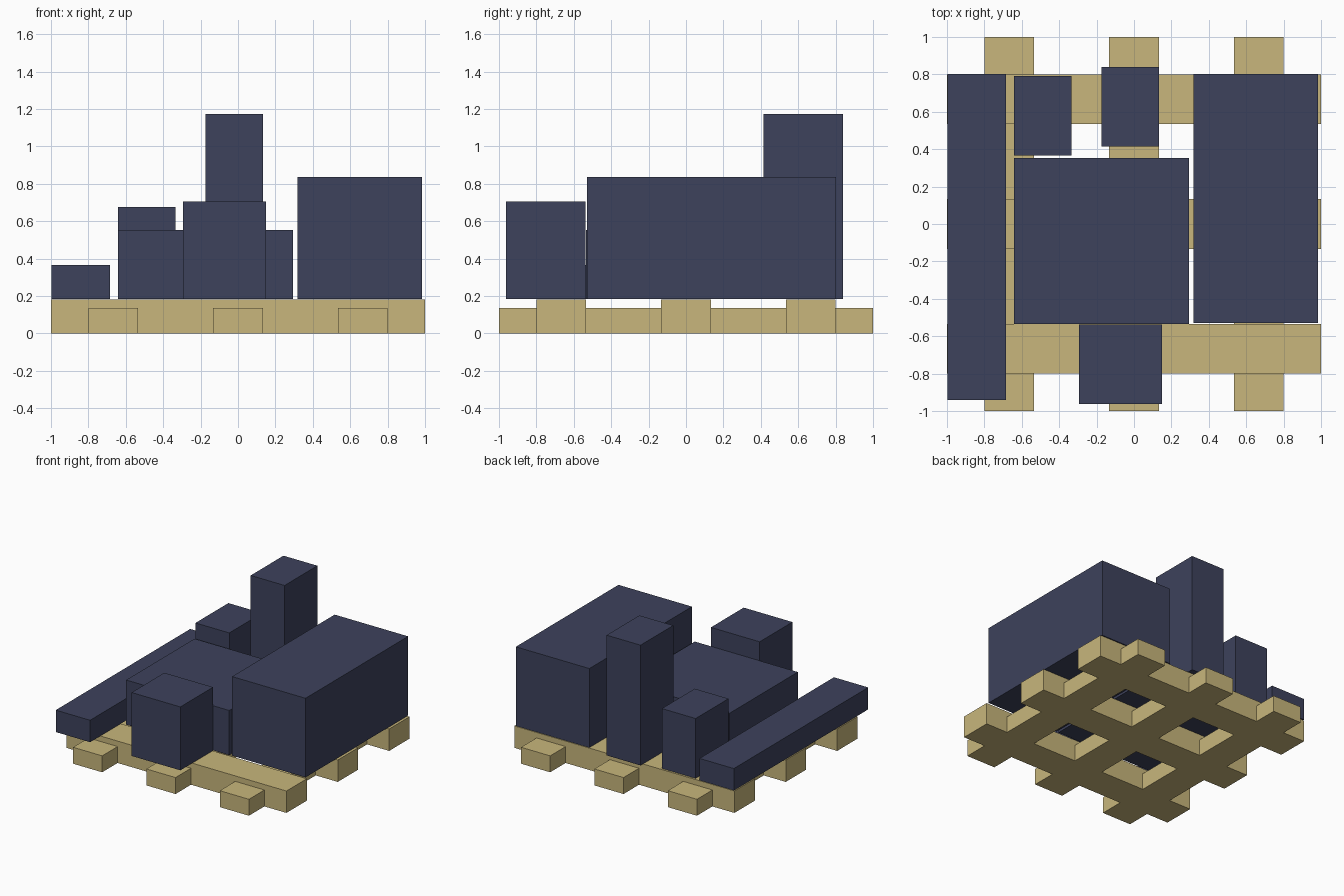
import bpy

if "Cube" in bpy.data.objects:
    bpy.data.objects.remove(bpy.data.objects["Cube"])


def material(name, colour):
    mat = bpy.data.materials.new(name)
    mat.diffuse_color = (*colour, 1)
    mat.use_nodes = True
    mat.node_tree.nodes["Principled BSDF"].inputs["Base Color"].default_value = mat.diffuse_color
    return mat


WOOD = material("pale_wood", (0.58, 0.47, 0.20))
NAVY = material("navy", (0.047, 0.054, 0.107))


def box(name, x, y, z, mat):
    """Box from (min, max) ranges on each axis."""
    bpy.ops.mesh.primitive_cube_add(size=1, location=[(a + b) / 2 for a, b in (x, y, z)])
    ob = bpy.context.object
    ob.name = name
    ob.scale = [b - a for a, b in (x, y, z)]
    bpy.ops.object.transform_apply(location=False, rotation=False, scale=True)
    ob.data.materials.append(mat)
    return ob


# Pallet: three tall slats across, three lower runners front to back
HALF = 0.1325
for i, c in enumerate((-0.667, 0, 0.667), 1):
    span = (c - HALF, c + HALF)
    box(f"pallet_slat_{i}", (-1, 1), span, (0, 0.18), WOOD)
    box(f"pallet_runner_{i}", span, (-1, 1), (0, 0.135), WOOD)

# Cargo crates resting just above the pallet: x range, y range, top
BASE = 0.185
crates = {
    "long_low_crate": ((-0.997, -0.685), (-0.942, 0.803), 0.365),
    "back_left_crate": ((-0.642, -0.335), (0.365, 0.792), 0.677),
    "tall_crate": ((-0.175, 0.133), (0.415, 0.84), 1.173),
    "large_crate": ((0.317, 0.985), (-0.53, 0.802), 0.835),
    "middle_crate": ((-0.642, 0.295), (-0.535, 0.353), 0.552),
    "front_crate": ((-0.293, 0.15), (-0.963, -0.538), 0.706),
}
for name, (x, y, top) in crates.items():
    box(name, x, y, (BASE, top), NAVY)
